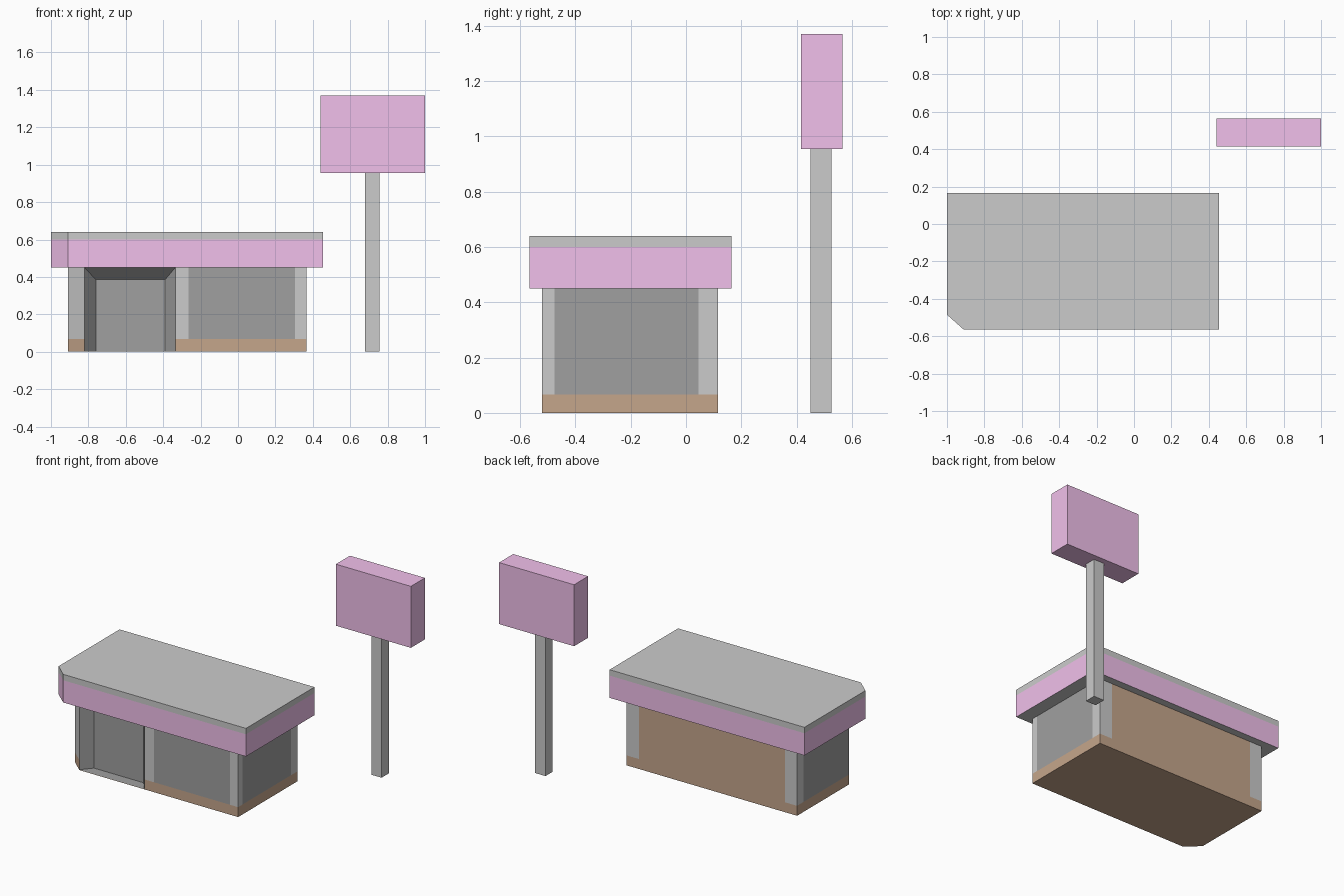
import bpy
import bmesh

if "Cube" in bpy.data.objects:
    bpy.data.objects.remove(bpy.data.objects["Cube"])


def material(name, rgb):
    m = bpy.data.materials.new(name)
    m.diffuse_color = (*rgb, 1)
    m.use_nodes = True
    m.node_tree.nodes["Principled BSDF"].inputs["Base Color"].default_value = m.diffuse_color
    return m


PINK = material("pink", (0.88, 0.53, 0.83))
DARK = material("dark_glass", (0.35, 0.35, 0.35))
BROWN = material("brown", (0.56, 0.38, 0.26))


def mesh_object(name, faces, mat=None):
    """One flat-shaded object from a list of polygons (lists of points)."""
    bm = bmesh.new()
    for f in faces:
        bm.faces.new([bm.verts.new(p) for p in f])
    bmesh.ops.remove_doubles(bm, verts=bm.verts, dist=1e-5)
    me = bpy.data.meshes.new(name)
    bm.to_mesh(me)
    bm.free()
    ob = bpy.data.objects.new(name, me)
    bpy.context.collection.objects.link(ob)
    if mat:
        me.materials.append(mat)
    return ob


def wall(p, q, z0, z1):
    return [(*p, z0), (*q, z0), (*q, z1), (*p, z1)]


def cap(outline, z, up=True):
    pts = [(x, y, z) for x, y in outline]
    return pts if up else pts[::-1]


def ring(outline, z0, z1):
    return [wall(p, q, z0, z1) for p, q in zip(outline, outline[1:] + outline[:1])]


def box(name, x0, x1, y0, y1, z0, z1, mat=None):
    o = [(x0, y0), (x1, y0), (x1, y1), (x0, y1)]
    return mesh_object(name, ring(o, z0, z1) + [cap(o, z0, False), cap(o, z1)], mat)


EAVE, SKIRT = 0.45, 0.067

# Roof with one clipped front corner: pink band, grey rim, top and underside
roof = [(-0.91, -0.565), (0.455, -0.565), (0.455, 0.165), (-1, 0.165), (-1, -0.485)]
mesh_object("roof_band", ring(roof, EAVE, 0.60), PINK)
mesh_object("roof_top", ring(roof, 0.60, 0.64) + [cap(roof, 0.64)])
mesh_object("roof_underside", [cap(roof, EAVE, False)])

# Walls: flush strips walked counter-clockwise from the doorway's right edge
strips = [
    ("front_middle_pillar", (-0.265, -0.52), None),
    ("front_window", (0.305, -0.52), DARK),
    ("front_right_pillar", (0.365, -0.52), None),
    ("right_front_pillar", (0.365, -0.475), None),
    ("right_window", (0.365, 0.045), DARK),
    ("right_back_pillar", (0.365, 0.115), None),
    ("back_right_pillar", (0.27, 0.115), None),
    ("back_wall", (-0.82, 0.115), BROWN),
    ("back_left_pillar", (-0.91, 0.115), None),
    ("left_back_pillar", (-0.91, 0.045), None),
    ("left_window", (-0.91, -0.44), DARK),
    ("corner_pillar", (-0.82, -0.52), None),
]
start = (-0.335, -0.52)
outline = [start]
for name, end, mat in strips:
    mesh_object(name, [wall(outline[-1], end, SKIRT, EAVE)], mat)
    outline.append(end)

# Brown skirt below the strips, closed underneath
skirt = [wall(p, q, 0, SKIRT) for p, q in zip(outline, outline[1:])]
mesh_object("base_skirt", skirt + [cap(outline, 0, False)], BROWN)

# Doorway: shallow recess with splayed sides and sloping head
xl, xr, yo = -0.82, -0.335, -0.52
il, ir, yi, zi = -0.76, -0.39, -0.45, 0.385
mesh_object("doorway", [
    [(il, yi, 0), (ir, yi, 0), (ir, yi, zi), (il, yi, zi)],
    [(xl, yo, 0), (il, yi, 0), (il, yi, zi), (xl, yo, EAVE)],
    [(ir, yi, 0), (xr, yo, 0), (xr, yo, EAVE), (ir, yi, zi)],
    [(il, yi, zi), (ir, yi, zi), (xr, yo, EAVE), (xl, yo, EAVE)],
    [(xl, yo, 0.003), (xr, yo, 0.003), (ir, yi, 0.003), (il, yi, 0.003)],
], DARK)

# Roadside sign
box("sign_pole", 0.68, 0.757, 0.45, 0.527, 0, 0.955)
box("sign_board", 0.44, 1.0, 0.415, 0.565, 0.955, 1.37, PINK)
